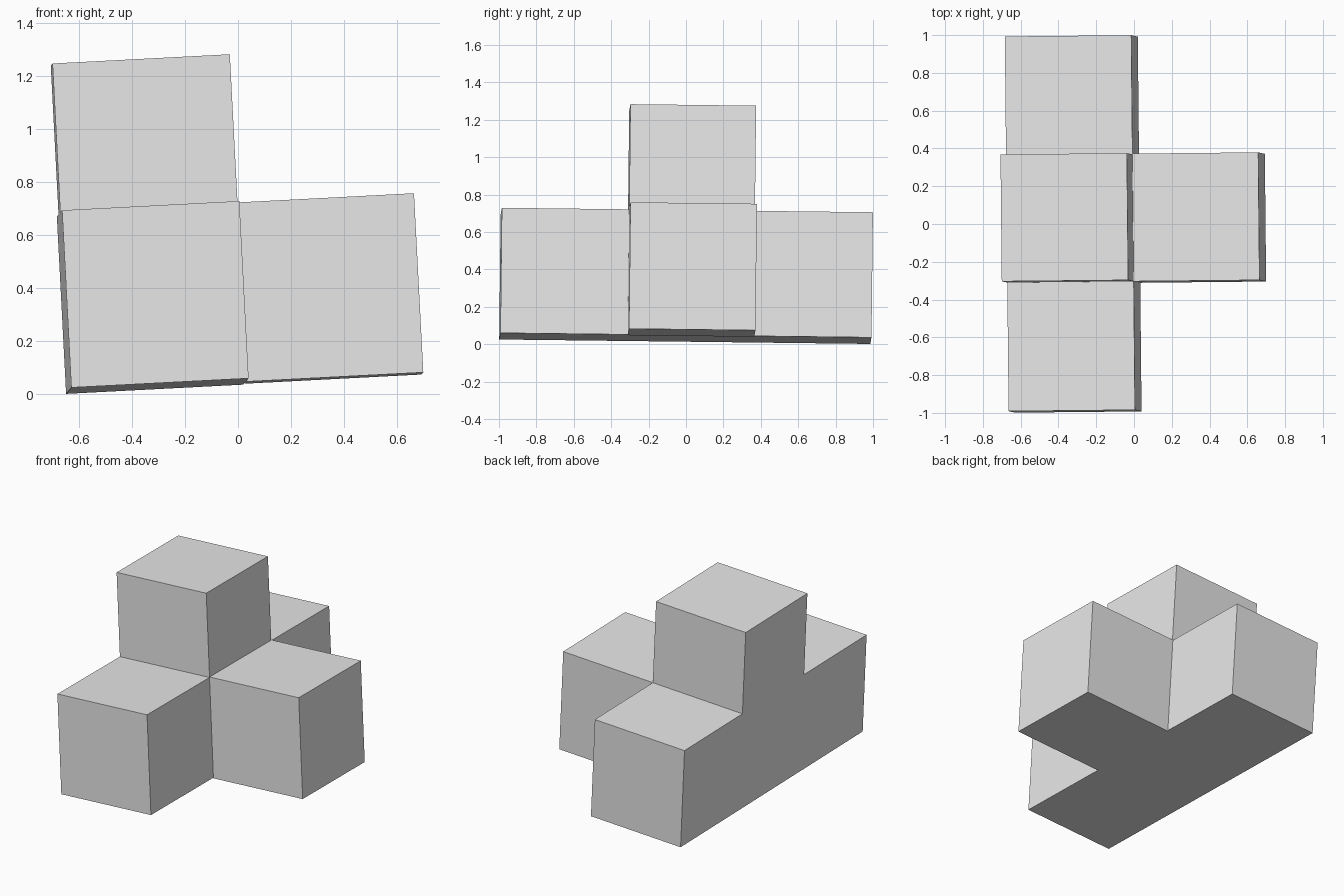
import bpy
import bmesh
from mathutils import Matrix, Vector

cube = bpy.data.objects.get("Cube")
if cube:
    bpy.data.objects.remove(cube, do_unlink=True)

# Slightly tilted frame shared by every block, set at the bar's front right bottom corner
X = Vector((1, 0.010, 0.052)).normalized()
Y = Vector((-0.010, 1, -0.012)).normalized()
Z = X.cross(Y).normalized()
FRAME = Matrix.Translation((0.04, -0.992, 0.06)) @ Matrix((X, Y, Z)).transposed().to_4x4()

SIDE = 0.67
LENGTH = 1.984
NEAR, FAR = 0.681, 1.353

grey = bpy.data.materials.new("light_grey")
grey.use_nodes = True
colour = (0.8, 0.8, 0.8, 1)
grey.diffuse_color = colour
grey.node_tree.nodes["Principled BSDF"].inputs["Base Color"].default_value = colour


def extrude_profile(name, profile, x0, x1):
    """Extrude a (y, z) outline along x and place it in the tilted frame."""
    bm = bmesh.new()
    face = bm.faces.new([bm.verts.new((x0, y, z)) for y, z in profile])
    moved = bmesh.ops.extrude_face_region(bm, geom=[face], use_keep_orig=True)["geom"]
    verts = [v for v in moved if isinstance(v, bmesh.types.BMVert)]
    bmesh.ops.translate(bm, verts=verts, vec=(x1 - x0, 0, 0))
    bmesh.ops.recalc_face_normals(bm, faces=bm.faces)
    bm.transform(FRAME)
    mesh = bpy.data.meshes.new(name)
    bm.to_mesh(mesh)
    bm.free()
    mesh.materials.append(grey)
    obj = bpy.data.objects.new(name, mesh)
    bpy.context.collection.objects.link(obj)
    return obj


# Long bar with the upright block rising from its middle
TOP = 1.233
extrude_profile("bar_and_tower", [
    (0, 0), (LENGTH, 0), (LENGTH, SIDE), (FAR, SIDE),
    (FAR, TOP), (NEAR, TOP), (NEAR, SIDE), (0, SIDE),
], -SIDE, 0)

# Block standing out from the left side
extrude_profile("side_arm", [
    (NEAR, -0.004), (FAR + 0.004, -0.004), (FAR + 0.004, SIDE + 0.003), (NEAR, SIDE + 0.003),
], 0, SIDE - 0.003)
